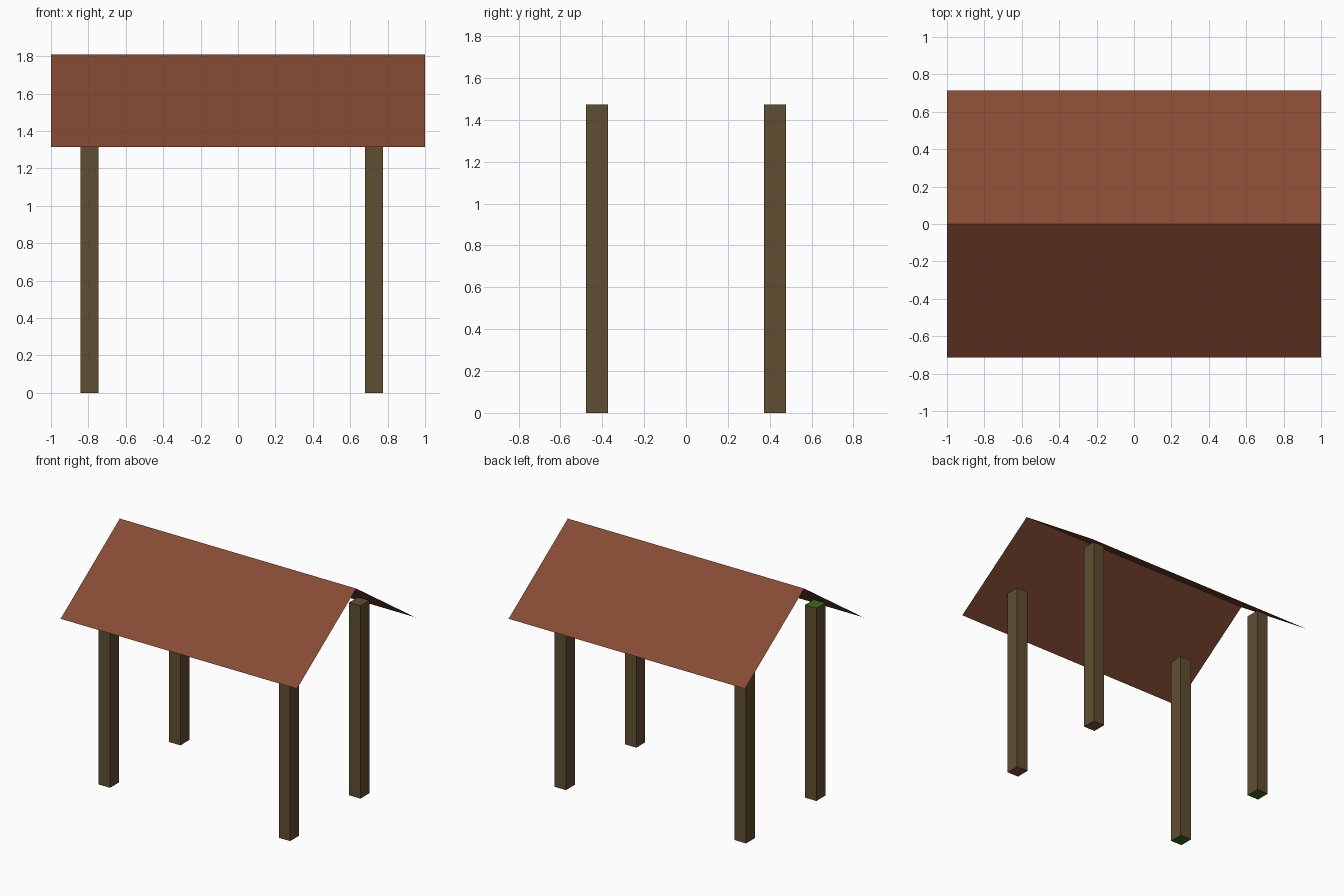
import bpy, bmesh
from mathutils import Matrix, Vector

if "Cube" in bpy.data.objects:
    bpy.data.objects.remove(bpy.data.objects["Cube"])


def material(name, rgb):
    m = bpy.data.materials.new(name)
    m.diffuse_color = (*rgb, 1)
    m.use_nodes = True
    m.node_tree.nodes["Principled BSDF"].inputs["Base Color"].default_value = m.diffuse_color
    return m


wood = material("dark wood", (0.117, 0.076, 0.032))
roof_red = material("red brown roof", (0.238, 0.069, 0.034))
green = material("green end", (0.040, 0.155, 0.010))


def finish(name, bm, mats):
    mesh = bpy.data.meshes.new(name)
    bm.to_mesh(mesh)
    bm.free()
    for m in mats:
        mesh.materials.append(m)
    obj = bpy.data.objects.new(name, mesh)
    bpy.context.collection.objects.link(obj)


# Four square posts; left ones have green ends, right ones red brown undersides
HEIGHT = 1.474
for side, x in (("left", -0.795), ("right", 0.728)):
    for end, y in (("front", -0.425), ("back", 0.425)):
        bm = bmesh.new()
        bmesh.ops.create_cube(bm, size=1, matrix=Matrix.Translation((x, y, HEIGHT / 2))
                              @ Matrix.Diagonal((0.096, 0.107, HEIGHT, 1)))
        bm.normal_update()
        for f in bm.faces:
            if f.normal.z < -0.5 or (f.normal.z > 0.5 and side == "left"):
                f.material_index = 1
        finish(f"{end}_{side}_post", bm, [wood, green if side == "left" else roof_red])

# Two thin roof sheets meeting at the ridge
for name, s in (("front_roof", -1), ("back_roof", 1)):
    bm = bmesh.new()
    corners = [(-1, 0, 1.808), (1, 0, 1.808), (1, s * 0.715, 1.315), (-1, s * 0.715, 1.315)]
    face = bm.faces.new([bm.verts.new(Vector(c)) for c in corners])
    face.normal_update()
    if face.normal.z < 0:
        face.normal_flip()
    finish(name, bm, [roof_red])
